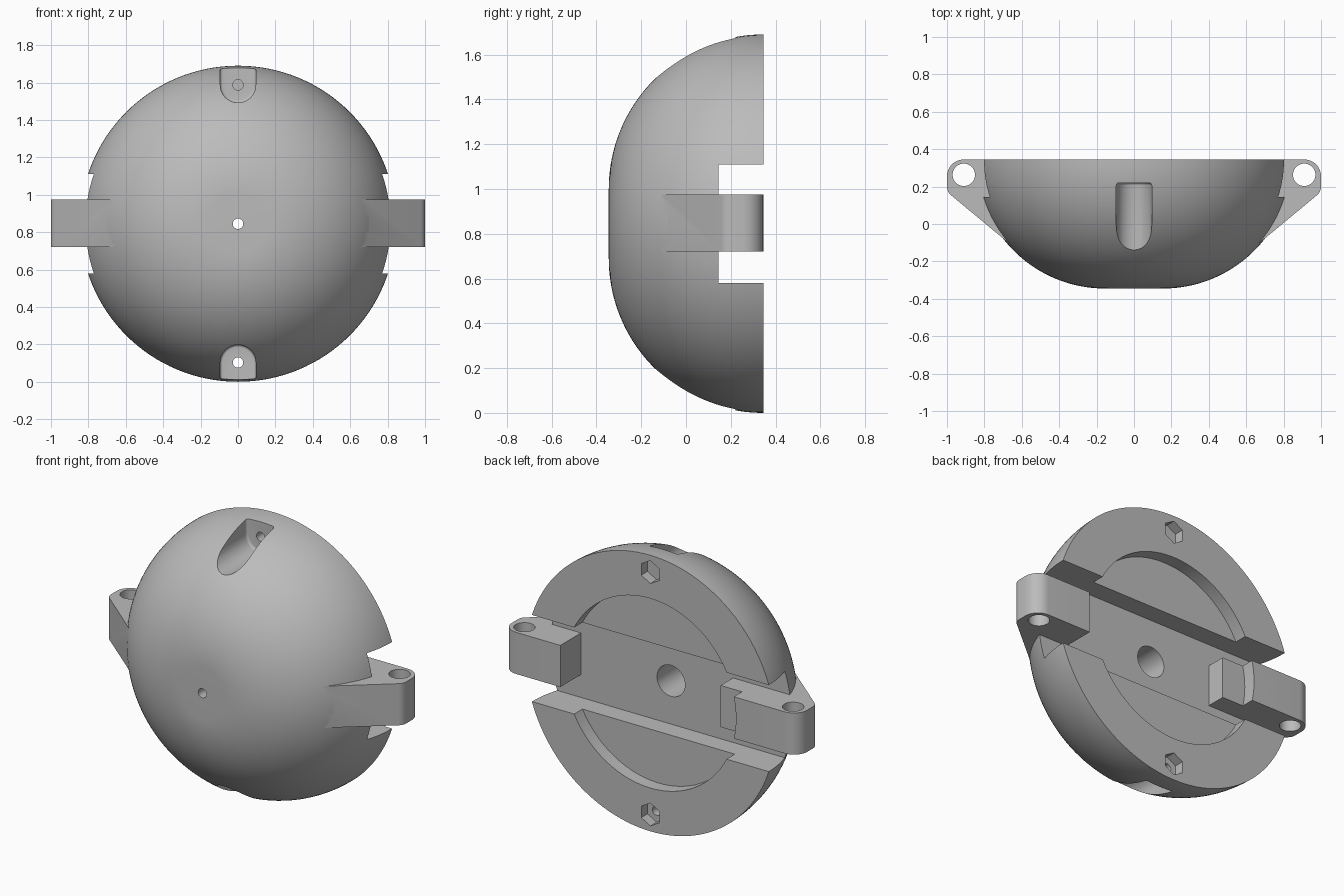
import bpy, bmesh, math
from mathutils import Matrix, Vector

cube = bpy.data.objects.get("Cube")
if cube:
    bpy.data.objects.remove(cube, do_unlink=True)

MID = 0.845            # height of the hull axis
BACK = 0.345           # plane of the open back
FLOOR = 0.145          # bottom of the cross channel
STEP = 0.265           # bottom of the round recess

grey = bpy.data.materials.new("plain grey")
grey.use_nodes = True
grey.diffuse_color = (0.5, 0.5, 0.5, 1)
grey.node_tree.nodes["Principled BSDF"].inputs["Base Color"].default_value = (0.5, 0.5, 0.5, 1)


def finish(name, bm):
    bmesh.ops.recalc_face_normals(bm, faces=bm.faces)
    mesh = bpy.data.meshes.new(name)
    bm.to_mesh(mesh)
    bm.free()
    mesh.materials.append(grey)
    obj = bpy.data.objects.new(name, mesh)
    bpy.context.collection.objects.link(obj)
    return obj


def prism(name, points, vec, bevel=0):
    """Extrude a closed outline along a vector."""
    bm = bmesh.new()
    face = bm.faces.new([bm.verts.new(p) for p in points])
    out = bmesh.ops.extrude_face_region(bm, geom=[face])
    verts = [g for g in out["geom"] if isinstance(g, bmesh.types.BMVert)]
    bmesh.ops.translate(bm, verts=verts, vec=vec)
    if bevel:
        edges = [e for v in verts for e in v.link_edges if e.other_vert(v) in verts]
        bmesh.ops.bevel(bm, geom=list(set(edges)), offset=bevel, segments=4,
                        profile=0.5, affect='EDGES')
    return finish(name, bm)


def rod(name, x, z, radius, y0, y1, sides=48, turn=0.0):
    """Cylinder or polygon bar along y."""
    ring = [(x + radius * math.cos(turn + math.tau * i / sides), y0,
             z + radius * math.sin(turn + math.tau * i / sides)) for i in range(sides)]
    return prism(name, ring, (0, y1 - y0, 0))


def combine(obj, other, operation):
    mod = obj.modifiers.new(other.name, 'BOOLEAN')
    mod.operation = operation
    mod.solver = 'EXACT'
    mod.object = other
    bpy.ops.object.select_all(action='DESELECT')
    bpy.context.view_layer.objects.active = obj
    obj.select_set(True)
    bpy.ops.object.modifier_apply(modifier=mod.name)
    bpy.data.objects.remove(other, do_unlink=True)


def arc(cx, cy, r, a0, a1, n=10):
    return [(cx + r * math.cos(math.radians(a0 + (a1 - a0) * i / n)),
             cy + r * math.sin(math.radians(a0 + (a1 - a0) * i / n))) for i in range(n + 1)]


# Domed hull: a flat nose and a round shoulder, turned about the y axis
bm = bmesh.new()
profile = [(0, BACK)] + arc(0.155, BACK, 0.69, 0, -90, 40) + [(0, BACK - 0.69)]
verts = [bm.verts.new((r, y, MID)) for r, y in profile]
edges = [bm.edges.new(pair) for pair in zip(verts, verts[1:])]
bmesh.ops.spin(bm, geom=verts + edges, cent=(0, 0, MID), axis=(0, 1, 0),
               angle=math.tau, steps=128)
bmesh.ops.remove_doubles(bm, verts=bm.verts, dist=0.0005)
hull = finish("domed_hull", bm)

# Cross channel and shallow round recess in the back
channel = [(-1.2, FLOOR, 0.58), (1.2, FLOOR, 0.58), (1.2, FLOOR, 1.11), (-1.2, FLOOR, 1.11)]
combine(hull, prism("channel", channel, (0, 0.5, 0)), 'DIFFERENCE')
combine(hull, rod("recess", 0, MID, 0.58, STEP, 0.6, 128), 'DIFFERENCE')


# Side lugs with an eye; the one on the -x side reaches further in
def lug(name, side, inner):
    outline = [(inner, BACK)] + arc(0.91, 0.255, 0.09, 90, 0)
    outline += arc(0.94, 0.2, 0.06, 0, -50, 6) + [(0.665, -0.106), (inner, 0.08)]
    obj = prism(name, [(side * x, y, 0.72) for x, y in outline], (0, 0, 0.255))
    eye = [(side * x, y, 0.5) for x, y in arc(0.91, 0.263, 0.06, 0, 360, 40)[:-1]]
    combine(obj, prism("eye", eye, (0, 0, 0.7)), 'DIFFERENCE')
    return obj


left_lug = lug("left_lug", 1, 0.61)
right_lug = lug("right_lug", -1, 0.42)
combine(right_lug, rod("recess", 0, MID, 0.58, STEP, 0.6, 128), 'DIFFERENCE')
for part in (left_lug, right_lug):
    combine(hull, part, 'UNION')

# Central bore, wide from the back and narrow through the nose
combine(hull, rod("bore", 0, MID, 0.095, -0.2, 0.6), 'DIFFERENCE')
combine(hull, rod("nose_hole", 0, MID, 0.028, -0.6, 0.6, 32), 'DIFFERENCE')

# Upper and lower screw seats: rounded pocket, hole and nut pocket
for s in (1, -1):
    z = MID + s * 0.742
    seat = arc(0, 0, 0.095, 180, 360, 24) + [(0.095, 0.3), (-0.095, 0.3)]
    pocket = prism("pocket", [(x, -0.6, z + s * h) for x, h in seat], (0, 0.82, 0), 0.014)
    combine(hull, pocket, 'DIFFERENCE')
    combine(hull, rod("screw_hole", 0, z, 0.028, -0.6, 0.6, 32), 'DIFFERENCE')
    combine(hull, rod("nut_pocket", 0, z, 0.07, 0.285, 0.6, 6, math.pi / 6), 'DIFFERENCE')

bpy.ops.object.select_all(action='DESELECT')
bpy.context.view_layer.objects.active = hull
hull.select_set(True)
bpy.ops.object.shade_smooth_by_angle(angle=math.radians(30))
